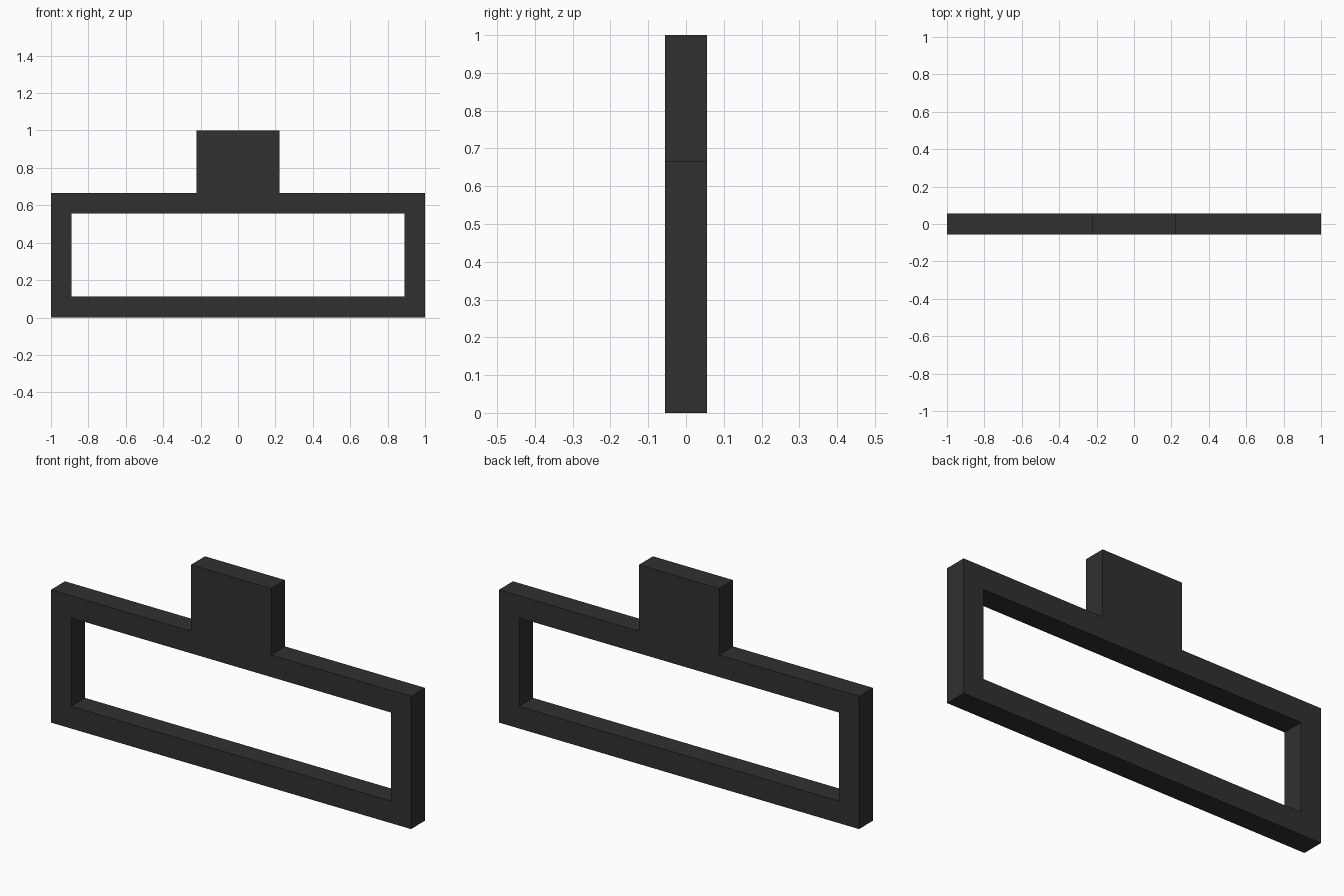
import bpy
import bmesh

if "Cube" in bpy.data.objects:
    bpy.data.objects.remove(bpy.data.objects["Cube"])

U = 1 / 9  # bar thickness, the module of the whole design

charcoal = bpy.data.materials.new("charcoal")
charcoal.diffuse_color = (0.03, 0.03, 0.03, 1)
charcoal.use_nodes = True
charcoal.node_tree.nodes["Principled BSDF"].inputs["Base Color"].default_value = charcoal.diffuse_color

# grid lines of the front profile, in modules
xs = [-9, -8, -2, 2, 8, 9]
zs = [0, 1, 5, 6, 9]


def is_solid(col, row):
    if row == 3:               # tab on top
        return col == 2
    if row == 1:               # window row: only the side bars
        return col in (0, 4)
    return True                # bottom and top bars


# front profile from grid cells, extruded to the bar depth
bm = bmesh.new()
for c in range(len(xs) - 1):
    for r in range(len(zs) - 1):
        if is_solid(c, r):
            corners = [(xs[c], zs[r]), (xs[c + 1], zs[r]),
                       (xs[c + 1], zs[r + 1]), (xs[c], zs[r + 1])]
            bm.faces.new([bm.verts.new((x * U, -U / 2, z * U)) for x, z in corners])
bmesh.ops.remove_doubles(bm, verts=bm.verts[:], dist=1e-4)
ext = bmesh.ops.extrude_face_region(bm, geom=bm.faces[:], use_keep_orig=True)
moved = [g for g in ext["geom"] if isinstance(g, bmesh.types.BMVert)]
bmesh.ops.translate(bm, verts=moved, vec=(0, U, 0))
bmesh.ops.recalc_face_normals(bm, faces=bm.faces[:])

mesh = bpy.data.meshes.new("frame_with_tab")
bm.to_mesh(mesh)
bm.free()
mesh.materials.append(charcoal)
frame = bpy.data.objects.new("frame_with_tab", mesh)
bpy.context.collection.objects.link(frame)
